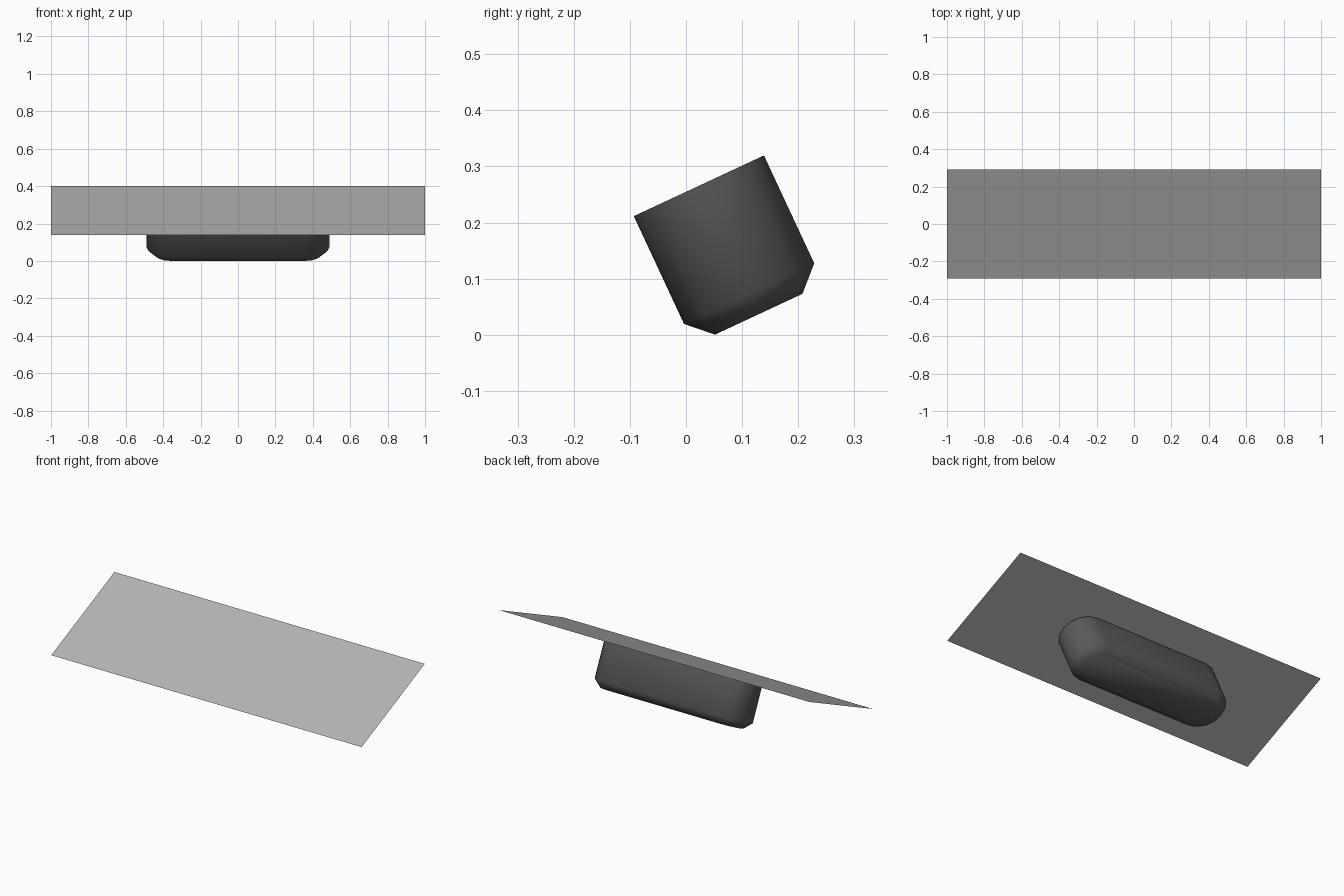
import bpy, bmesh, math
from mathutils import Matrix

if "Cube" in bpy.data.objects:
    bpy.data.objects.remove(bpy.data.objects["Cube"])


def material(name, value):
    m = bpy.data.materials.new(name)
    m.diffuse_color = (value, value, value, 1)
    m.use_nodes = True
    m.node_tree.nodes["Principled BSDF"].inputs["Base Color"].default_value = m.diffuse_color
    return m


def add_object(name, bm, mat, matrix):
    bm.transform(matrix)
    mesh = bpy.data.meshes.new(name)
    bm.to_mesh(mesh)
    bm.free()
    mesh.materials.append(mat)
    ob = bpy.data.objects.new(name, mesh)
    bpy.context.collection.objects.link(ob)
    return ob


light_grey = material("light grey", 0.455)
dark_grey = material("dark grey", 0.10)

# Thin tilted panel, a single sheet
bm = bmesh.new()
half_x, half_y = 1.0, 0.319
bm.faces.new([bm.verts.new((sx * half_x, sy * half_y, 0))
              for sx, sy in ((-1, -1), (1, -1), (1, 1), (-1, 1))])
add_object("panel", bm, light_grey,
           Matrix.Translation((0, 0, 0.27)) @ Matrix.Rotation(math.radians(24.3), 4, 'X'))


# Round-ended housing under the panel, with a chamfered base
def stadium(bm, radius, z, straight=0.36, segments=8):
    ring = []
    for side, start in ((1, -math.pi / 2), (-1, math.pi / 2)):
        for i in range(segments + 1):
            a = start + math.pi * i / segments
            ring.append(bm.verts.new((side * straight + radius * math.cos(a),
                                      radius * math.sin(a), z)))
    return ring


bm = bmesh.new()
rings = [stadium(bm, r, z) for r, z in ((0.086, -0.0215), (0.128, 0.019), (0.128, 0.231))]
for low, high in zip(rings, rings[1:]):
    n = len(low)
    for i in range(n):
        j = (i + 1) % n
        bm.faces.new((low[i], low[j], high[j], high[i]))
bm.faces.new(rings[0][::-1])
bm.faces.new(rings[-1])
housing = add_object("housing", bm, dark_grey,
                     Matrix.Rotation(math.radians(25), 4, 'X') @ Matrix.Translation((0, 0.133, 0)))
bpy.context.view_layer.objects.active = housing
housing.select_set(True)
bpy.ops.object.shade_smooth_by_angle(angle=math.radians(50))
